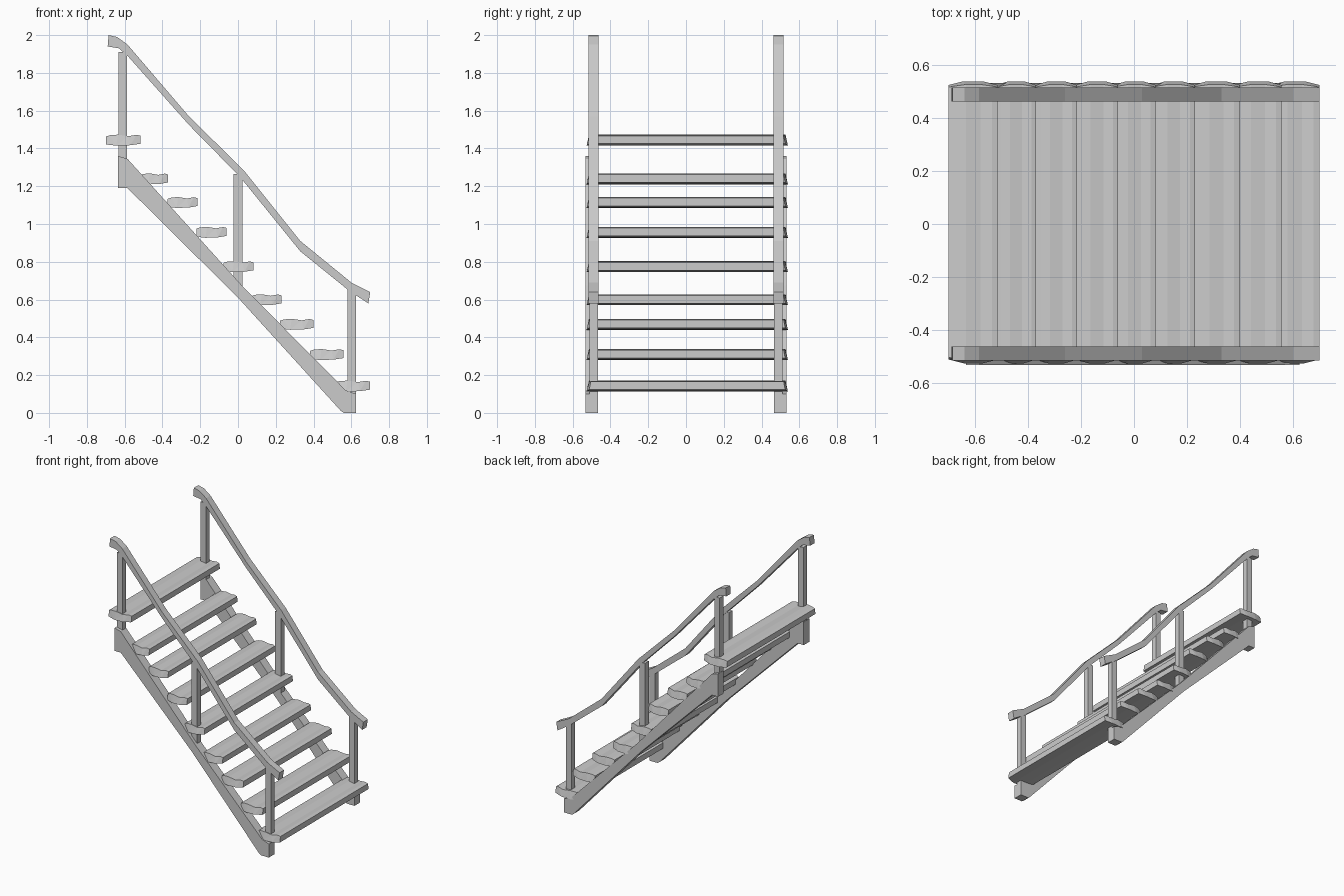
import bpy, bmesh

if "Cube" in bpy.data.objects:
    bpy.data.objects.remove(bpy.data.objects["Cube"])


def mesh_object(name, bm):
    bmesh.ops.recalc_face_normals(bm, faces=bm.faces)
    me = bpy.data.meshes.new(name)
    bm.to_mesh(me)
    bm.free()
    ob = bpy.data.objects.new(name, me)
    bpy.context.collection.objects.link(ob)
    return ob


def extrude(name, profile, y_near, y_far):
    """Extrude an x-z outline; y_near / y_far are functions of the point index."""
    bm = bmesh.new()
    a = [bm.verts.new((x, y_near(i), z)) for i, (x, z) in enumerate(profile)]
    b = [bm.verts.new((x, y_far(i), z)) for i, (x, z) in enumerate(profile)]
    n = len(profile)
    caps = [bm.faces.new(a), bm.faces.new(b[::-1])]
    for i in range(n):
        j = (i + 1) % n
        bm.faces.new((a[i], b[i], b[j], a[j]))
    bmesh.ops.triangulate(bm, faces=caps)
    return mesh_object(name, bm)


def slab(name, profile, y0, y1):
    return extrude(name, profile, lambda i: y0, lambda i: y1)


# Side outlines shared by both sides
stringer = [(-.635, 1.19), (-.585, 1.19), (0, .61), (.545, .01), (.56, 0), (.625, 0),
            (.625, .1), (.57, .12), (.02, .675), (-.585, 1.345), (-.635, 1.36)]
rail_top = [(-.685, 2.0), (-.64, 1.99), (-.585, 1.95), (-.26, 1.57), (.03, 1.285),
            (.33, .91), (.60, .69), (.70, .64)]
rail_bottom = [(-.69, 1.94), (-.63, 1.93), (-.58, 1.885), (-.26, 1.525), (.01, 1.25),
               (.33, .855), (.59, .645), (.69, .58)]
posts = [(-.632, -.588, 1.2, 1.91), (-.023, .023, .64, 1.265), (.58, .625, 0, .66)]

for side, s in (("front", -1), ("back", 1)):
    slab(side + "_stringer", stringer, s * .467, s * .533)
    slab(side + "_handrail", rail_top + rail_bottom[::-1], s * .463, s * .515)
    for k, (x0, x1, z0, z1) in enumerate(posts):
        slab(f"{side}_post_{k + 1}", [(x0, z0), (x1, z0), (x1, z1), (x0, z1)],
             s * .467, s * .51)

# Treads: worn, wavy top and bulging ends
treads = [(-.70, -.515, 1.415), (-.52, -.37, 1.21), (-.372, -.215, 1.085),
          (-.22, -.06, .927), (-.078, .082, .745), (.07, .23, .57),
          (.222, .40, .44), (.38, .558, .28), (.515, .70, .113)]
# (fraction across depth, height, end bulge)
section = [(0, .006, .004), (.3, 0, .018), (.7, .002, .018), (1, .01, .004),
           (1, .052, -.004), (.88, .057, 0), (.65, .05, .006), (.35, .058, .006),
           (.12, .055, 0), (0, .048, -.004)]
for k, (x0, x1, z) in enumerate(treads):
    outline = [(x0 + u * (x1 - x0), z + h) for u, h, _ in section]
    extrude(f"tread_{k + 1}", outline,
            lambda i: -.508 - section[i][2], lambda i: .521 + section[i][2])
